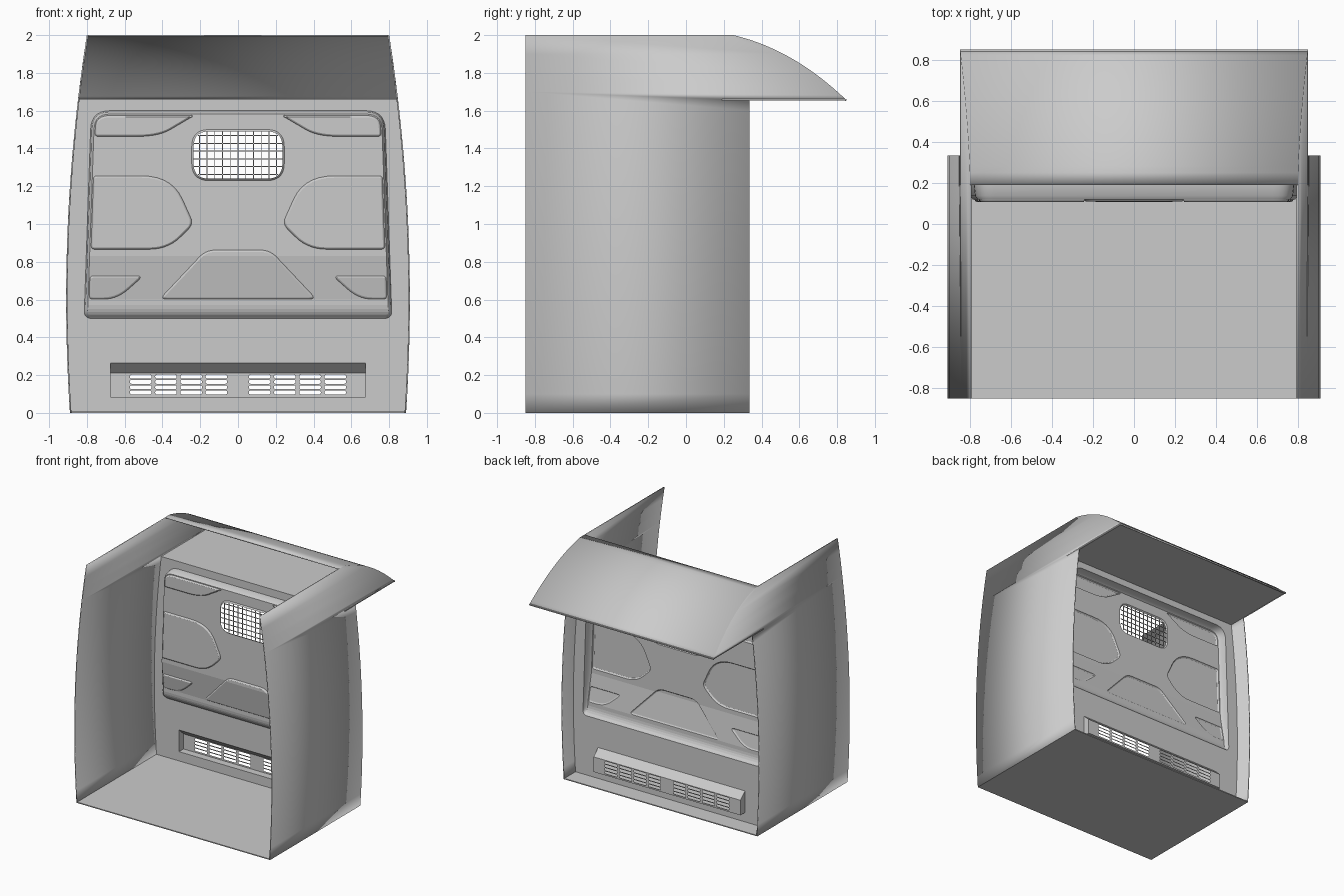
import bpy, bmesh, math
from mathutils import Vector

if "Cube" in bpy.data.objects:
    bpy.data.objects.remove(bpy.data.objects["Cube"])

def wx(z):                       # half width of the bowed body at height z
    return 0.91 - 0.056 * (z - 0.6) ** 2

def finish(bm, name, thick=0, smooth=None):
    me = bpy.data.meshes.new(name)
    bm.to_mesh(me)
    bm.free()
    ob = bpy.data.objects.new(name, me)
    bpy.context.collection.objects.link(ob)
    if thick:
        m = ob.modifiers.new("thickness", 'SOLIDIFY')
        m.thickness, m.offset = thick, -1
    if smooth:
        bpy.ops.object.select_all(action='DESELECT')
        bpy.context.view_layer.objects.active = ob
        ob.select_set(True)
        bpy.ops.object.shade_smooth_by_angle(angle=math.radians(smooth))
    return ob

def orient(bm, d):
    bm.normal_update()
    for f in bm.faces:
        if f.normal.dot(Vector(d)) < 0:
            f.normal_flip()

def bez(a, b, c, n):
    return [tuple(p * (1 - t) ** 2 + 2 * q * t * (1 - t) + r * t * t for p, q, r in zip(a, b, c))
            for t in [i / n for i in range(n + 1)]]

def rounded(pts, n=7):           # (x, z, radius) corners -> smooth loop
    out = []
    for i, (x, z, r) in enumerate(pts):
        p = Vector((x, z))
        a = Vector(pts[i - 1][:2]) - p
        b = Vector(pts[(i + 1) % len(pts)][:2]) - p
        ra, rb = min(r, a.length * 0.49), min(r, b.length * 0.49)
        out += bez(p + a.normalized() * ra, p, p + b.normalized() * rb, n) if r else [(x, z)]
    return out

def inset(loop, d):
    n = len(loop)
    area = sum(loop[i - 1][0] * loop[i][1] - loop[i][0] * loop[i - 1][1] for i in range(n))
    s = d if area > 0 else -d
    out = []
    for i in range(n):
        e1 = (Vector(loop[i]) - Vector(loop[i - 1])).normalized()
        e2 = (Vector(loop[(i + 1) % n]) - Vector(loop[i])).normalized()
        k = s / max(0.4, 1 + e1.dot(e2))
        out.append((loop[i][0] - (e1.y + e2.y) * k, loop[i][1] + (e1.x + e2.x) * k))
    return out

def ring(bm, loop, v):
    vs = [bm.verts.new((x, v, z)) for x, z in loop]
    for i in range(len(vs)):
        bm.edges.new((vs[i - 1], vs[i]))
    return vs

def fill(bm, *rings):            # flat area bounded by the first ring, others are holes
    es = [bm.edges.get((r[i - 1], r[i])) for r in rings for i in range(len(r))]
    bmesh.ops.triangle_fill(bm, use_beauty=True, use_dissolve=False, edges=es, normal=(0, -1, 0))

def step(bm, a, b):              # ribbon joining two matching rings
    for i in range(len(a)):
        bm.faces.new((a[i - 1], a[i], b[i], b[i - 1])).smooth = len(a) > 4

def cut_z(bm, zs):
    for z in zs:
        bmesh.ops.bisect_plane(bm, geom=bm.verts[:] + bm.edges[:] + bm.faces[:],
                               plane_co=(0, 0, z), plane_no=(0, 0, 1), dist=1e-5)

def rect(x0, x1, z0, z1, r=0, n=7):
    return rounded([(x0, z0, r), (x1, z0, r), (x1, z1, r), (x0, z1, r)], n)

T = 0.008
roof_profile = [(0.19, 2.0)] + bez((0.25, 2.0), (0.57, 1.925), (0.85, 1.655), 20)

# side walls
for s, name in ((1, "right_wall"), (-1, "left_wall")):
    bm = bmesh.new()
    prof = [(-0.85, 0), (0.335, 0), (0.335, 1.655)] + roof_profile[::-1] + [(-0.85, 2)]
    vs = [bm.verts.new((0, y, z)) for y, z in prof]
    bm.faces.new(vs)
    cut_z(bm, [i * 0.1 for i in range(1, 20)])
    for v in bm.verts:
        v.co.x = s * wx(v.co.z)
    orient(bm, (s, 0, 0))
    finish(bm, name, T, 30)

# roof, overhead shelf and floor
def strip(name, prof, up, smooth=None):
    bm = bmesh.new()
    rows = [[bm.verts.new((s * wx(z), y, z)) for s in (-1, 1)] for y, z in prof]
    for a, b in zip(rows, rows[1:]):
        bm.faces.new((a[0], a[1], b[1], b[0]))
    orient(bm, (0, 0.01, up))
    finish(bm, name, T, smooth)

strip("roof", roof_profile, 1, 30)
strip("overhead_shelf", [(0.19, 1.655), (0.85, 1.655)], -1)
strip("floor", [(-0.85, 0), (0.335, 0)], -1)

# bulkhead: built flat with a relief value in y (0 base, 1 pressed panel), then pressed
PROFILE = [(0.5, 0), (0.508, 0.13), (0.52, 0.27), (0.535, 0.39), (0.55, 0.46), (0.57, 0.5),
           (0.6, 0.5), (0.83, 1)]
def relief(z):
    if z < 0.499 or z >= 0.83:
        return 1
    for (a, p), (b, q) in zip(PROFILE, PROFILE[1:]):
        if z <= b:
            return p + (q - p) * max(0, z - a) / (b - a)
def press(z, v):
    return 0.19 - 0.07 * relief(z) * v

bm = bmesh.new()
zs = [1.66 * i / 16 for i in range(17)]
base = ring(bm, [(wx(z) - 0.004, z) for z in zs] + [(-wx(z) + 0.004, z) for z in zs[::-1]], 0)
outer = rounded([(-0.815, 0.5, 0.04), (0.815, 0.5, 0.04), (0.777, 1.6, 0.1), (-0.777, 1.6, 0.1)])
p0 = ring(bm, outer, 0)
p1 = ring(bm, inset(outer, 0.006), 0.75)
p2 = ring(bm, inset(outer, 0.018), 1)
step(bm, p0, p1)
step(bm, p1, p2)

# raised pads on the panel
pads = [
    [(0.23, 1.575, 0.02), (0.751, 1.575, 0.08), (0.758, 1.463, 0.02), (0.42, 1.463, 0.12), (0.29, 1.54, 0.06)],
    [(0.235, 1.0, 0.04), (0.37, 0.866, 0.1), (0.778, 0.866, 0.02), (0.765, 1.255, 0.02), (0.35, 1.255, 0.16)],
    [(0.5, 0.726, 0.04), (0.784, 0.726, 0.02), (0.788, 0.602, 0.02), (0.64, 0.602, 0.08)],
]
loops = [rounded(p) for p in pads]
loops += [[(-x, z) for x, z in l] for l in loops]
loops.append(rounded([(-0.17, 0.862, 0.05), (0.17, 0.862, 0.05), (0.415, 0.602, 0.04), (-0.415, 0.602, 0.04)]))
holes = []
for l in loops:
    a, b, c = ring(bm, l, 1), ring(bm, inset(l, 0.003), 1.12), ring(bm, inset(l, 0.01), 1.17)
    step(bm, a, b)
    step(bm, b, c)
    fill(bm, c)
    holes.append(a)

# window opening with a small rim
WX, WZ0, WZ1, WR = 0.235, 1.24, 1.49, 0.08
win = rect(-WX, WX, WZ0, WZ1, WR)
w0, w1 = ring(bm, inset(win, -0.01), 1), ring(bm, win, 1.15)
step(bm, w0, w1)
fill(bm, p2, w0, *holes)

# vent housing with slots
v0 = ring(bm, rect(-0.675, 0.675, 0.085, 0.265), 0)
v1 = ring(bm, rect(-0.675, 0.675, 0.085, 0.21), -0.85)
step(bm, v0, v1)
fill(bm, base, p0, v0)
slots = []
for s in (-1, 1):
    for c in range(4):
        for r in range(4):
            x, z = s * (0.1145 + c * 0.1335), 0.108 + r * 0.028
            slots.append(ring(bm, rect(x - 0.057, x + 0.057, z - 0.01, z + 0.01, 0.009, 3), -0.85))
fill(bm, v1, *slots)

cut_z(bm, [p[0] for p in PROFILE[1:]])
for v in bm.verts:
    v.co.y = press(v.co.z, v.co.y)
bmesh.ops.recalc_face_normals(bm, faces=bm.faces[:])
if sum(f.normal.y * f.calc_area() for f in bm.faces) > 0:
    bmesh.ops.reverse_faces(bm, faces=bm.faces[:])
finish(bm, "bulkhead")

# window wire grid
bm = bmesh.new()
def bar(c, size):
    vs = bmesh.ops.create_cube(bm, size=1)['verts']
    bmesh.ops.scale(bm, vec=size, verts=vs)
    bmesh.ops.translate(bm, vec=c, verts=vs)
def reach(t, half, other):       # half length of a wire inside the rounded opening
    d = max(0, abs(t) - (half - WR))
    return other - WR + math.sqrt(max(0, WR * WR - d * d))
hz, zc, wy, w = (WZ1 - WZ0) / 2, (WZ0 + WZ1) / 2, 0.115, 0.005
for i in range(-5, 6):
    x = i * 0.041
    bar((x, wy, zc), (w, w, 2 * reach(x, WX, hz)))
for i in range(-3, 3):
    z = (i + 0.5) * 0.041
    bar((0, wy + 0.003, zc + z), (2 * reach(z, hz, WX), w, w))
finish(bm, "window_grid")
